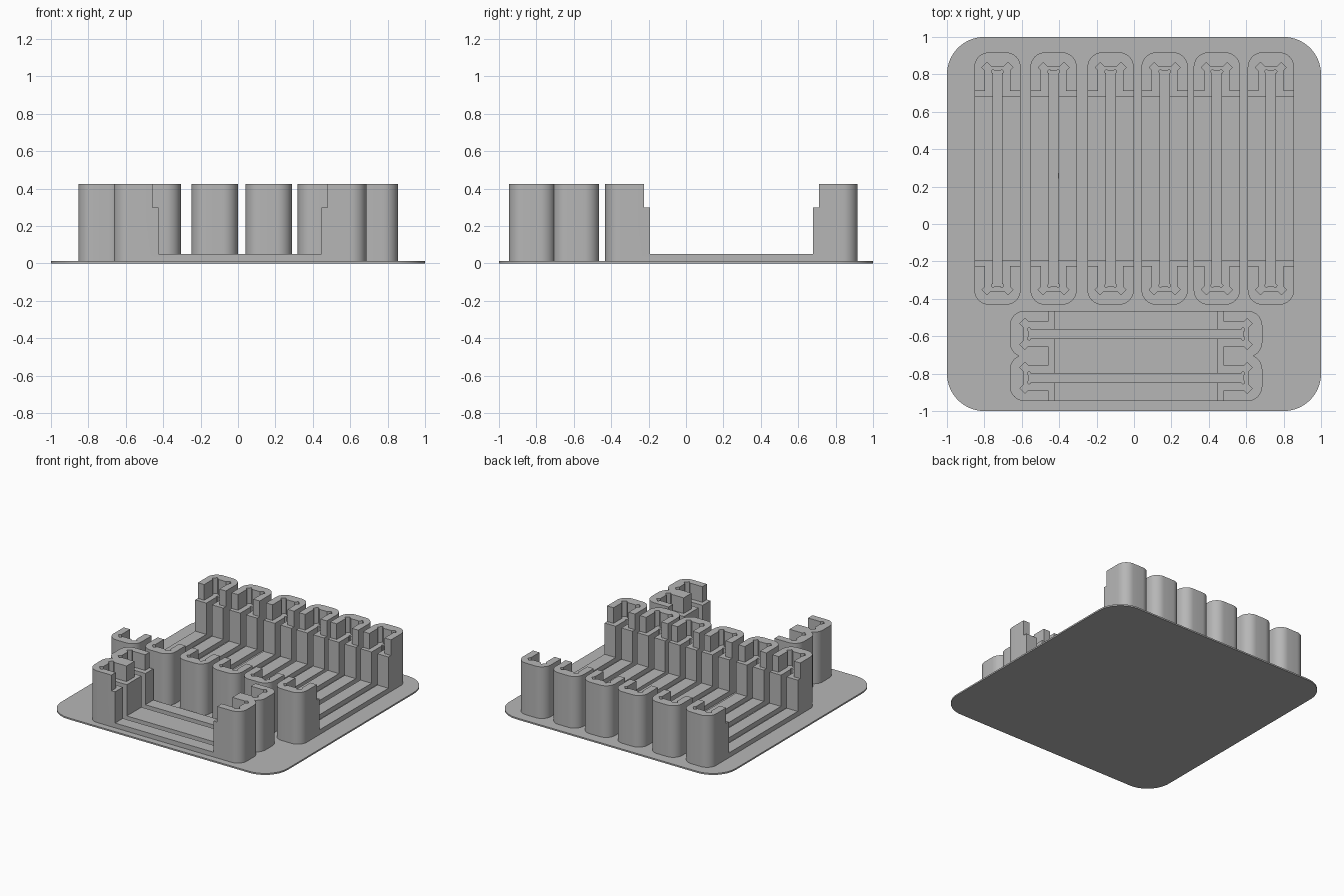
import bpy, bmesh, math
from mathutils import Matrix

if "Cube" in bpy.data.objects:
    bpy.data.objects.remove(bpy.data.objects["Cube"])

grey = bpy.data.materials.new("light grey")
grey.diffuse_color = (0.47, 0.47, 0.47, 1)
grey.use_nodes = True
grey.node_tree.nodes["Principled BSDF"].inputs["Base Color"].default_value = grey.diffuse_color


def prism(name, pts, z0, z1):
    """Extrude a closed 2D outline between two heights."""
    bm = bmesh.new()
    face = bm.faces.new([bm.verts.new((x, y, z0)) for x, y in pts])
    new = bmesh.ops.extrude_face_region(bm, geom=[face])["geom"]
    for v in new:
        if isinstance(v, bmesh.types.BMVert):
            v.co.z = z1
    bmesh.ops.recalc_face_normals(bm, faces=bm.faces)
    me = bpy.data.meshes.new(name)
    bm.to_mesh(me)
    bm.free()
    me.materials.append(grey)
    ob = bpy.data.objects.new(name, me)
    bpy.context.collection.objects.link(ob)
    return ob


def rounded(hx, hy, r, n=10):
    pts = []
    for k, (sx, sy) in enumerate([(1, 1), (-1, 1), (-1, -1), (1, -1)]):
        for i in range(n + 1):
            a = math.pi / 2 * (k + i / n)
            pts.append((sx * (hx - r) + r * math.cos(a), sy * (hy - r) + r * math.sin(a)))
    return pts


def box(hx, hy):
    return [(-hx, -hy), (hx, -hy), (hx, hy), (-hx, hy)]


def boolean(ob, other, op):
    mod = ob.modifiers.new("bool", 'BOOLEAN')
    mod.operation, mod.solver, mod.object = op, 'EXACT', other
    bpy.context.view_layer.update()
    me = bpy.data.meshes.new_from_object(ob.evaluated_get(bpy.context.evaluated_depsgraph_get()))
    ob.modifiers.clear()
    ob.data = me
    bpy.data.objects.remove(other)


def smooth(ob):
    ob.data.shade_smooth()
    ob.data.set_sharp_from_angle(angle=math.radians(30))


# base plate
plate = prism("base_plate", rounded(1, 1, 0.2, 14), 0, 0.012)
smooth(plate)

# one holder along x: two towers joined by low rails
BASE, LOW, STEP, TOP = 0.006, 0.05, 0.30, 0.425
holder = prism("rack_holder", rounded(0.675, 0.124, 0.08), BASE, TOP)
boolean(holder, prism("gap", box(0.436, 0.3), LOW, 1), 'DIFFERENCE')
boolean(holder, prism("ledge", box(0.468, 0.3), STEP, 1), 'DIFFERENCE')

# top pockets with relieved corners
half = [(0.40, 0.067), (0.578, 0.067), (0.594, 0.083), (0.621, 0.056), (0.60, 0.035)]
for s in (1, -1):
    outline = [(s * u, v) for u, v in half] + [(s * u, -v) for u, v in reversed(half)]
    boolean(holder, prism("pocket", outline, STEP, 1), 'DIFFERENCE')

# long slot with small round reliefs at its corners
boolean(holder, prism("slot", box(0.575, 0.025), 0.012, 1), 'DIFFERENCE')
for sx in (1, -1):
    for sy in (1, -1):
        ring = [(sx * 0.572 + 0.009 * math.cos(i * math.pi / 6),
                 sy * 0.023 + 0.009 * math.sin(i * math.pi / 6)) for i in range(12)]
        boolean(holder, prism("relief", ring, 0.012, 1), 'DIFFERENCE')


def place(name, x, y, turn):
    ob = bpy.data.objects.new(name, holder.data.copy())
    bpy.context.collection.objects.link(ob)
    ob.data.transform(Matrix.Translation((x, y, 0)) @ Matrix.Rotation(turn, 4, 'Z'))
    return ob


# row of six holders running front to back
for i, x in enumerate((-0.73, -0.43, -0.125, 0.164, 0.443, 0.732)):
    smooth(place(f"long_holder_{i + 1}", x, 0.243, math.pi / 2))

# joined pair of holders running sideways at the front
pair = place("front_holder_pair", 0.011, -0.588, 0)
boolean(pair, place("second", 0.011, -0.823, 0), 'UNION')
smooth(pair)
bpy.data.objects.remove(holder)
